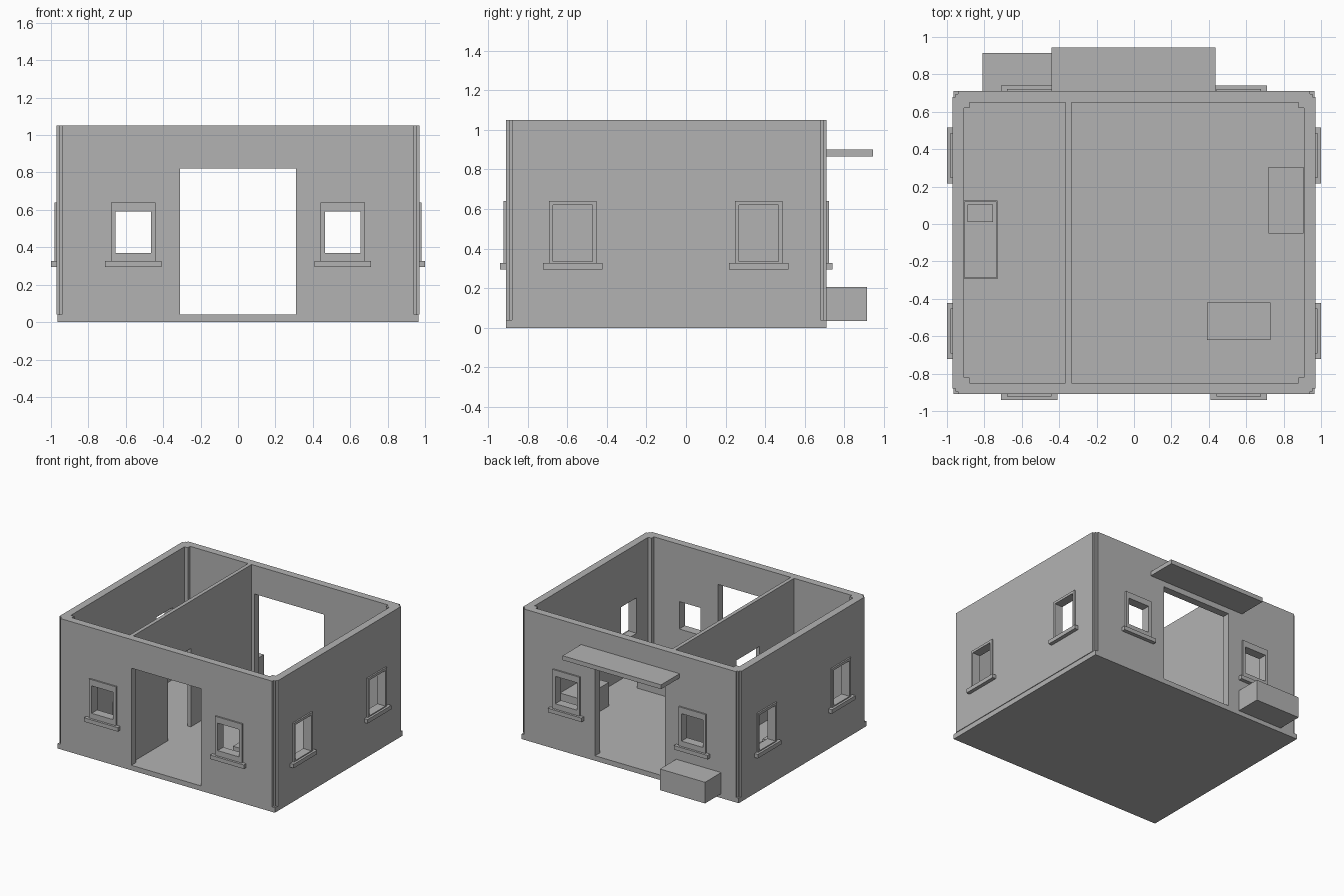
import bpy, bmesh
from mathutils import Vector

if "Cube" in bpy.data.objects:
    bpy.data.objects.remove(bpy.data.objects["Cube"])

grey = bpy.data.materials.new("plain grey")
grey.diffuse_color = (0.45, 0.45, 0.45, 1)
grey.use_nodes = True
grey.node_tree.nodes["Principled BSDF"].inputs["Base Color"].default_value = grey.diffuse_color


def finish(bm, name):
    bmesh.ops.recalc_face_normals(bm, faces=bm.faces)
    me = bpy.data.meshes.new(name)
    bm.to_mesh(me)
    bm.free()
    me.materials.append(grey)
    ob = bpy.data.objects.new(name, me)
    bpy.context.collection.objects.link(ob)
    return ob


def box(name, x0, x1, y0, y1, z0, z1):
    bm = bmesh.new()
    bmesh.ops.create_cube(bm, size=1)
    for v in bm.verts:
        v.co = ((x0 + x1) / 2 + v.co.x * (x1 - x0),
                (y0 + y1) / 2 + v.co.y * (y1 - y0),
                (z0 + z1) / 2 + v.co.z * (z1 - z0))
    return finish(bm, name)


def panel(name, along, u0, u1, z0, z1, d0, d1, holes):
    """Upright slab along 'x' or 'y' from depth d0 to d1, with rectangular holes."""
    us = sorted({u0, u1, *[h[0] for h in holes], *[h[1] for h in holes]})
    zs = sorted({z0, z1, *[h[2] for h in holes], *[h[3] for h in holes]})
    bm = bmesh.new()

    def place(u, z):
        return Vector((u, d0, z)) if along == 'x' else Vector((d0, u, z))

    for ua, ub in zip(us, us[1:]):
        for za, zb in zip(zs, zs[1:]):
            cu, cz = (ua + ub) / 2, (za + zb) / 2
            if any(h[0] < cu < h[1] and h[2] < cz < h[3] for h in holes):
                continue
            bm.faces.new([bm.verts.new(place(u, z)) for u, z in
                          ((ua, za), (ub, za), (ub, zb), (ua, zb))])
    bmesh.ops.remove_doubles(bm, verts=bm.verts, dist=1e-5)
    res = bmesh.ops.extrude_face_region(bm, geom=bm.faces[:], use_keep_orig=True)
    shift = Vector((0, d1 - d0, 0)) if along == 'x' else Vector((d1 - d0, 0, 0))
    moved = [g for g in res["geom"] if isinstance(g, bmesh.types.BMVert)]
    bmesh.ops.translate(bm, verts=moved, vec=shift)
    return finish(bm, name)


FLOOR, TOP = 0.04, 1.05
X, Y0, Y1 = 0.97, -0.91, 0.71      # outer wall faces
T = 0.06                           # wall thickness

# floor slab
box("floor_slab", -0.965, 0.965, Y0, Y1, 0, FLOOR)

# front and back walls: central doorway and a window each side
door = (-0.31, 0.31, FLOOR, 0.82)
fb_holes = [(c - 0.095, c + 0.095, 0.37, 0.59) for c in (-0.56, 0.56)]
side_holes = [(c - 0.1, c + 0.1, 0.335, 0.62) for c in (-0.573, 0.367)]
for name, face, out in (("front", Y0, -1), ("back", Y1, 1)):
    panel(name + "_wall", 'x', -0.94, 0.94, FLOOR, TOP, face, face - out * T,
          fb_holes + [door])
    for h in fb_holes:
        c = (h[0] + h[1]) / 2
        panel(name + "_window_trim", 'x', c - 0.12, c + 0.12, 0.325, 0.64,
              face, face + out * 0.012, [h])
        ys = sorted((face, face + out * 0.03))
        box(name + "_window_sill", c - 0.15, c + 0.15, *ys, 0.295, 0.327)

# side walls with two windows
for name, out in (("left", -1), ("right", 1)):
    face = out * X
    panel(name + "_wall", 'y', Y0 + 0.03, Y1 - 0.03, FLOOR, TOP, face,
          face - out * T, side_holes)
    for h in side_holes:
        c = (h[0] + h[1]) / 2
        panel(name + "_window_trim", 'y', c - 0.12, c + 0.12, 0.325, 0.64,
              face, face + out * 0.012, [h])
        xs = sorted((face, face + out * 0.03))
        box(name + "_window_sill", *xs, c - 0.15, c + 0.15, 0.295, 0.327)

# corner posts, recessed outside and stepping into the rooms
for sx in (-1, 1):
    xs = sorted((sx * 0.88, sx * 0.955))
    box("front_corner_post", *xs, Y0 + 0.015, Y0 + 0.09, FLOOR, TOP)
    box("back_corner_post", *xs, Y1 - 0.09, Y1 - 0.015, FLOOR, TOP)

# inner partition with doorway
panel("partition", 'y', Y0 + T, Y1 - T, FLOOR, TOP, -0.365, -0.335,
      [(-0.41, -0.12, FLOOR, 0.67)])

# canopy over the back door and the outside planter
box("back_canopy", -0.44, 0.435, Y1, 0.945, 0.865, 0.9)
box("planter_box", -0.81, -0.41, Y1, 0.915, 0.035, 0.205)

# bed with mattress and pillow
box("bed_base", -0.91, -0.73, -0.295, 0.125, FLOOR, 0.15)
box("bed_mattress", -0.905, -0.735, -0.29, 0.12, 0.15, 0.2)
box("bed_pillow", -0.89, -0.755, 0.01, 0.105, 0.2, 0.23)

# cabinet and table block
box("cabinet", 0.72, 0.905, -0.05, 0.305, FLOOR, 0.23)
box("table_block", 0.39, 0.73, -0.62, -0.42, FLOOR, 0.27)
